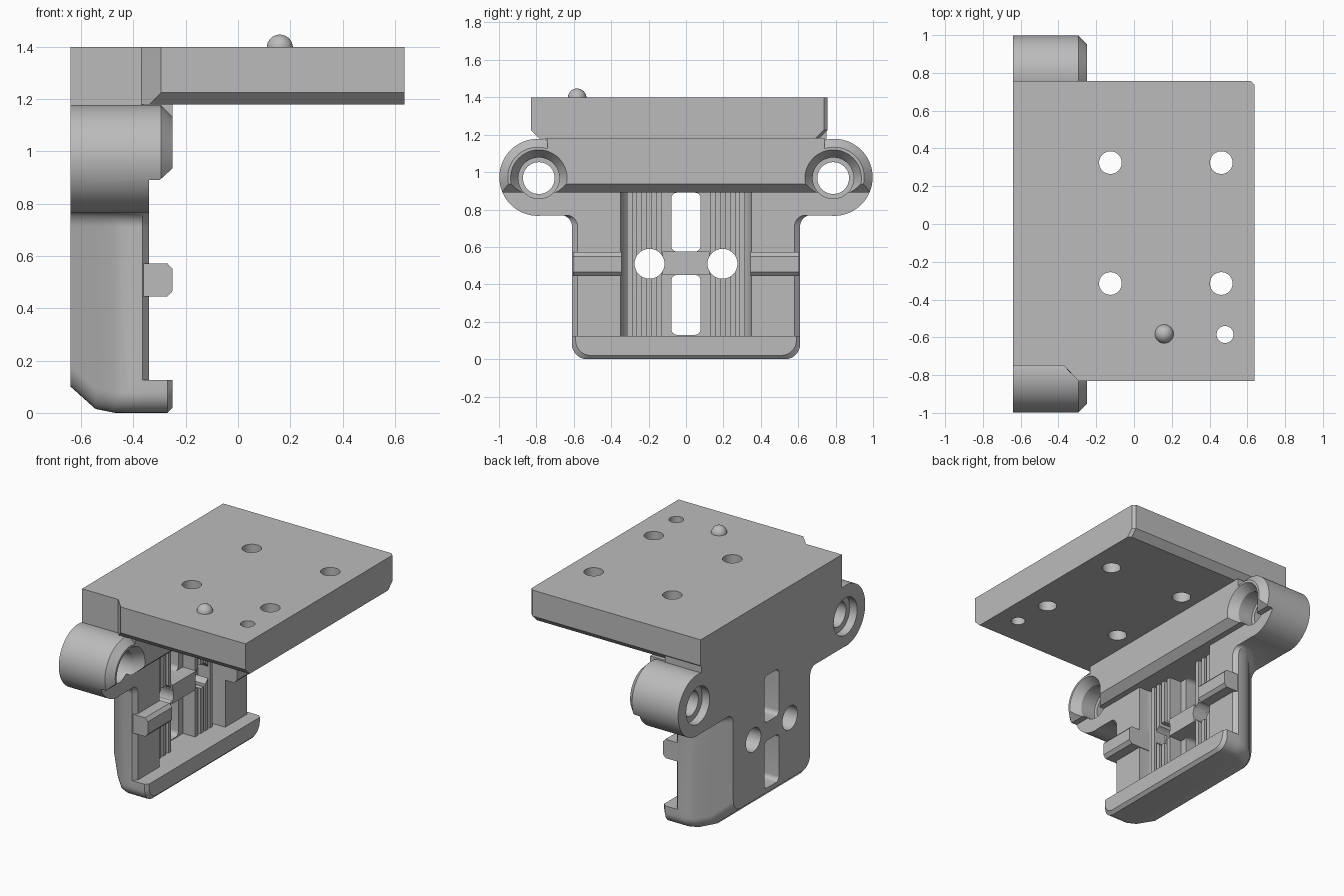
import bpy
import bmesh
from math import sin, cos, pi, radians

cube = bpy.data.objects.get("Cube")
if cube:
    bpy.data.objects.remove(cube, do_unlink=True)

grey = bpy.data.materials.new("plain_grey")
grey.use_nodes = True
GREY = (0.5, 0.5, 0.5, 1)
grey.diffuse_color = GREY
grey.node_tree.nodes["Principled BSDF"].inputs["Base Color"].default_value = GREY


def loft(name, rings):
    """Skin a stack of equal-length point rings and cap both ends."""
    bm = bmesh.new()
    loops = [[bm.verts.new(p) for p in ring] for ring in rings]
    n = len(rings[0])
    for a, b in zip(loops, loops[1:]):
        for i in range(n):
            j = (i + 1) % n
            bm.faces.new((a[i], a[j], b[j], b[i]))
    bm.faces.new(loops[0])
    bm.faces.new(loops[-1])
    bmesh.ops.recalc_face_normals(bm, faces=bm.faces)
    mesh = bpy.data.meshes.new(name)
    bm.to_mesh(mesh)
    bm.free()
    mesh.materials.append(grey)
    obj = bpy.data.objects.new(name, mesh)
    bpy.context.collection.objects.link(obj)
    return obj


def rod(name, axis, u, v, stations, n=40):
    """Turned shape along x or z from (position, radius) stations."""
    rings = []
    for p, r in stations:
        circle = [(u + r * cos(2 * pi * i / n), v + r * sin(2 * pi * i / n)) for i in range(n)]
        rings.append([(p, a, b) if axis == "x" else (a, b, p) for a, b in circle])
    return loft(name, rings)


def prism_y(name, outline, y0, y1):
    return loft(name, [[(x, y, z) for x, z in outline] for y in (y0, y1)])


def box(name, x0, x1, y0, y1, z0, z1):
    return prism_y(name, [(x0, z0), (x1, z0), (x1, z1), (x0, z1)], y0, y1)


def combine(obj, other, mode):
    bpy.context.view_layer.objects.active = obj
    mod = obj.modifiers.new(mode, "BOOLEAN")
    mod.object = other
    mod.operation = mode
    mod.solver = "EXACT"
    bpy.ops.object.modifier_apply(modifier=mod.name)
    bpy.data.objects.remove(other, do_unlink=True)


def add(obj, other):
    combine(obj, other, "UNION")


def cut(obj, other):
    combine(obj, other, "DIFFERENCE")


def smooth(obj):
    bpy.ops.object.select_all(action="DESELECT")
    obj.select_set(True)
    bpy.context.view_layer.objects.active = obj
    bpy.ops.object.shade_smooth_by_angle(angle=radians(30))


def section(x, half, low, top, flare=0.0, r=0.08, n=8):
    """Upright panel section: rounded lower corners, optional flared top."""
    side = []
    for i in range(n + 1):
        a = -pi / 2 + i * pi / 2 / n
        side.append((half - r + r * cos(a), low + r + r * sin(a)))
    if flare:
        for i in range(n + 1):
            a = pi - i * pi / 2 / n
            side.append((half + flare + flare * cos(a), 0.77 - flare + flare * sin(a)))
    side.append((half + flare, top))
    return [(x, y, z) for y, z in side] + [(x, -y, z) for y, z in reversed(side)]


def rounded_slot(name, x0, x1, y, z0, z1, r=0.03, n=6):
    pts = []
    for k, (cy, cz) in enumerate([(y - r, z1 - r), (r - y, z1 - r), (r - y, z0 + r), (y - r, z0 + r)]):
        for i in range(n + 1):
            a = k * pi / 2 + i * pi / 2 / n
            pts.append((cy + r * cos(a), cz + r * sin(a)))
    return loft(name, [[(x, a, b) for a, b in pts] for x in (x0, x1)])


EAR_Y, EAR_Z, EAR_R = 0.792, 0.972, 0.206
BACK, FRONT = -0.64, -0.25

# Upright panel with chamfered back edges
carriage = loft("carriage_body", [
    section(x, half, low, 0.85, 0.06) for x, half, low in
    [(BACK, 0.41, 0.1), (-0.545, 0.51, 0.015), (-0.47, 0.585, 0), (-0.42, 0.61, 0),
     (-0.365, 0.61, 0), (-0.34, 0.58, 0.02)]])

# Bottom lip
add(carriage, loft("lip", [section(x, half, low, 0.125) for x, half, low in
                           [(-0.42, 0.61, 0), (-0.27, 0.61, 0), (FRONT, 0.59, 0.02)]]))

# Head: beam between the ears, and the wall rising to the plate
add(carriage, box("beam", BACK, FRONT, -EAR_Y, EAR_Y, 0.768, 1.12))
add(carriage, box("beam_top", BACK, FRONT, -0.74, 0.74, 1.0, 1.181))
add(carriage, box("wall", BACK, -0.37, -0.75, 0.75, 1.0, 1.39))
for s in (-1, 1):
    add(carriage, rod("ear", "x", s * EAR_Y, EAR_Z,
                      [(BACK, EAR_R), (-0.295, EAR_R), (FRONT, EAR_R - 0.045)], 64))

# Step back below the beam, with a sloped beam underside
cut(carriage, prism_y("step", [(-0.34, 0.125), (-0.34, 0.89), (-0.3, 0.89), (-0.24, 0.945),
                               (0, 0.945), (0, 0.125)], -1.2, 1.2))

# Central pocket with curved inner sides
arc = [(-0.4 - 0.1 * sin(a), 0.28 + 0.07 * cos(a)) for a in [i * pi / 12 for i in range(7)]]
pocket = [(-0.3, 0.35)] + arc
pocket += [(x, -y) for x, y in reversed(pocket)]
cut(carriage, loft("pocket", [[(x, y, z) for x, y in pocket] for z in (0.125, 0.89)]))

# Belt ribs and the middle bar inside the pocket
for s in (-1, 1):
    for y in (0.143, 0.2, 0.25, 0.3):
        mid = s * y
        add(carriage, box("rib", -0.53, -0.41, mid - 0.015, mid + 0.015, 0.11, 0.9))
add(carriage, box("bar", -0.53, -0.4, -0.125, 0.125, 0.45, 0.575))

# Side tabs with sloped tips
tab = [(-0.42, 0.445), (-0.27, 0.445), (FRONT, 0.467), (FRONT, 0.55), (-0.27, 0.572), (-0.42, 0.572)]
for s in (-1, 1):
    add(carriage, prism_y("tab", tab, s * 0.345, s * 0.605))

# Through slots and belt screw holes
for z0, z1 in ((0.13, 0.45), (0.575, 0.89)):
    cut(carriage, rounded_slot("slot", -0.7, -0.3, 0.078, z0, z1))
for s in (-1, 1):
    cut(carriage, rod("screw_hole", "x", s * 0.195, 0.51, [(-0.7, 0.08), (-0.2, 0.08)]))

# Stepped ear bores with countersunk mouths
for s in (-1, 1):
    cut(carriage, rod("bore", "x", s * 0.787, 0.968, [
        (-0.7, 0.125), (-0.585, 0.125), (-0.584, 0.085), (-0.42, 0.085),
        (-0.419, 0.11), (-0.31, 0.11), (-0.24, 0.158)], 48))
smooth(carriage)


# Top plate with sloped lower front and back edges and a front notch
def plate_ring(z, inset):
    f, b = -0.83 + inset, 0.757 - inset
    return [(x, y, z) for x, y in
            [(BACK, -0.75), (-0.37, -0.75), (-0.295 - inset, f), (0.637, f),
             (0.637, b - 0.02), (0.617, b), (BACK, b)]]


plate = loft("top_plate", [plate_ring(1.18, 0.045), plate_ring(1.225, 0), plate_ring(1.4, 0)])
holes = [(x, y, 0.06) for x in (-0.125, 0.462) for y in (-0.315, 0.325)] + [(0.482, -0.585, 0.045)]
for x, y, r in holes:
    cut(plate, rod("plate_hole", "z", x, y, [(1.1, r), (1.5, r)]))
smooth(plate)

# Locating dome
bpy.ops.mesh.primitive_uv_sphere_add(segments=32, ring_count=16, radius=0.05, location=(0.16, -0.582, 1.397))
dome = bpy.context.object
dome.name = "locating_dome"
dome.data.materials.append(grey)
smooth(dome)
